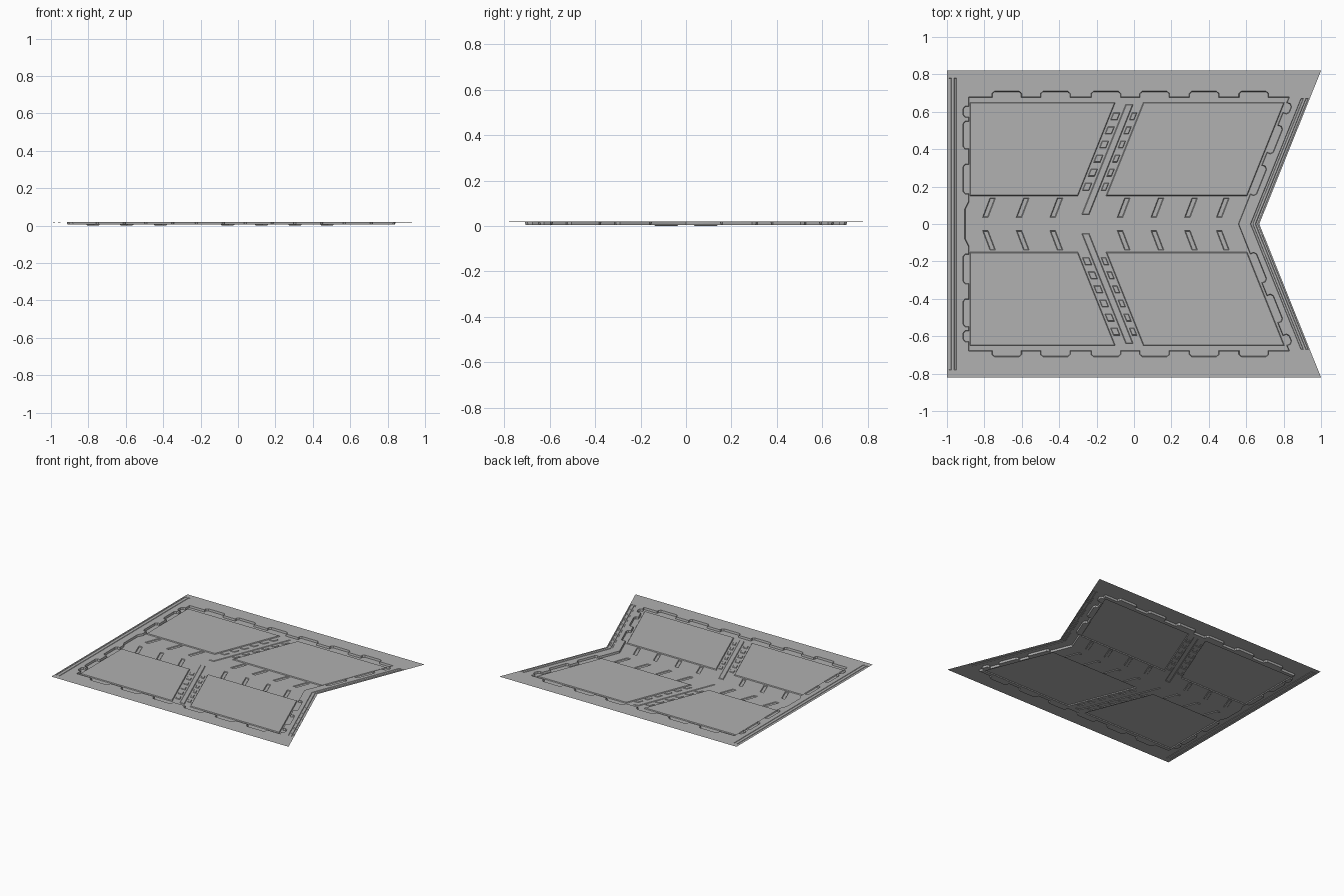
import bpy, bmesh
from mathutils import Vector
from mathutils.geometry import delaunay_2d_cdt

if "Cube" in bpy.data.objects:
    bpy.data.objects.remove(bpy.data.objects["Cube"])

RIM, PANEL, TOOTH, FLOOR, SLOT = 0.02, 0.011, 0.009, 0.005, 0.0
pts, heights, edges = [], [], []


def loop(poly, z):
    n = len(pts)
    k = len(poly)
    pts.extend(Vector(p) for p in poly)
    heights.extend([z] * k)
    edges.extend((n + i, n + (i + 1) % k) for i in range(k))


def inset(poly, d):
    # mitred inset of a counter-clockwise outline; centre-line points stay put
    out = []
    for i, p in enumerate(poly):
        p = Vector(p)
        a = (p - Vector(poly[i - 1])).normalized()
        b = (Vector(poly[(i + 1) % len(poly)]) - p).normalized()
        na, nb = Vector((-a.y, a.x)), Vector((-b.y, b.x))
        q = p + (na + nb) * d / (1 + na.dot(nb))
        if abs(p.y) < 1e-6:
            q.y = 0.0
        out.append(q)
    return out


def step(poly, z0, z1, d):
    # a bevelled raised or sunk area
    loop(poly, z0)
    loop(inset(poly, d), z1)


def tabbed(p, q, tabs, depth=0.03):
    # straight side with corner-cut tabs pushed outwards
    p, q = Vector(p), Vector(q)
    d = (q - p).normalized()
    n = Vector((d.y, -d.x))
    out = [p]
    for a, b in tabs:
        for t, h in ((a, 0), (a, depth * 0.6), (a + 0.014, depth),
                     (b - 0.014, depth), (b, depth * 0.6), (b, 0)):
            out.append(p + d * t + n * h)
    return out + [q]


# outer sheet with swallow-tail end (upper half)
loop([(-1, 0), (0.67, 0), (1, 0.82), (-1, 0.82)], RIM)

# fine grooves along both ends
for x in (-0.99, -0.963):
    step([(x, 0), (x + 0.014, 0), (x + 0.014, 0.78), (x, 0.78)], RIM, RIM - 0.003, 0.002)
for x in (0.622, 0.648):
    step([(x, 0), (x + 0.014, 0), (x + 0.284, 0.67), (x + 0.27, 0.67)], RIM, RIM - 0.003, 0.002)

# sunk frame with tabs on all sides
right = tabbed((0.56, 0), (0.832, 0.68), [(0.17, 0.34), (0.41, 0.57), (0.64, 0.70)])
top = tabbed((0.832, 0.68), (-0.885, 0.68),
             [(0.112 + s, 0.272 + s) for s in (0, 0.265, 0.53, 0.79, 1.06, 1.32)])
left = tabbed((-0.885, 0.68), (-0.885, 0.12), [(0.05, 0.11), (0.13, 0.28), (0.36, 0.52)])
step([Vector((-0.905, 0))] + right + top[1:] + left[1:] + [Vector((-0.905, 0.08))],
     RIM, FLOOR, 0.003)

# large side panels
step([(-0.878, 0.15), (-0.30, 0.15), (-0.10, 0.65), (-0.878, 0.65)], FLOOR, PANEL, 0.004)
step([(-0.15, 0.15), (0.605, 0.15), (0.805, 0.65), (0.05, 0.65)], FLOOR, PANEL, 0.004)

# slanted slots in the central channel
for x in (-0.81, -0.63, -0.45, -0.09, 0.09, 0.27, 0.44):
    step([(x, 0.035), (x + 0.03, 0.035), (x + 0.07, 0.14), (x + 0.04, 0.14)], FLOOR, SLOT, 0.004)

# chevron ridge with teeth on both sides
step([(-0.28, 0.05), (-0.24, 0.05), (-0.004, 0.64), (-0.044, 0.64)], FLOOR, TOOTH, 0.004)
for i in range(6):
    y = 0.18 + 0.075 * i
    for x0, x1 in ((-0.348, -0.312), (-0.248, -0.222)):
        x0, x1 = x0 + 0.4 * y, x1 + 0.4 * y
        step([(x0, y), (x1, y), (x1 + 0.016, y + 0.04), (x0 + 0.016, y + 0.04)],
             FLOOR, TOOTH, 0.003)

# triangulate the half relief, then mirror it
verts, _, faces, orig, _, _ = delaunay_2d_cdt(pts, edges, [], 0, 1e-6)
bm = bmesh.new()
bv = [bm.verts.new((v.x, v.y, heights[o[0]] if o else RIM)) for v, o in zip(verts, orig)]
for f in faces:
    bm.faces.new([bv[i] for i in f])
copy = bmesh.ops.duplicate(bm, geom=bm.verts[:] + bm.edges[:] + bm.faces[:])["geom"]
for v in [g for g in copy if isinstance(g, bmesh.types.BMVert)]:
    v.co.y = -v.co.y
bmesh.ops.reverse_faces(bm, faces=[g for g in copy if isinstance(g, bmesh.types.BMFace)])
bmesh.ops.remove_doubles(bm, verts=bm.verts, dist=1e-5)
bmesh.ops.dissolve_limit(bm, angle_limit=0.01, verts=bm.verts, edges=bm.edges)
bm.normal_update()
if sum(f.normal.z for f in bm.faces) < 0:
    bmesh.ops.reverse_faces(bm, faces=bm.faces)
me = bpy.data.meshes.new("relief_panel")
bm.to_mesh(me)
bm.free()

# darker grey sheet colour
mat = bpy.data.materials.new("dark_grey")
mat.diffuse_color = (0.44, 0.44, 0.44, 1)
mat.use_nodes = True
mat.node_tree.nodes["Principled BSDF"].inputs["Base Color"].default_value = mat.diffuse_color
me.materials.append(mat)
bpy.context.collection.objects.link(bpy.data.objects.new("relief_panel", me))
